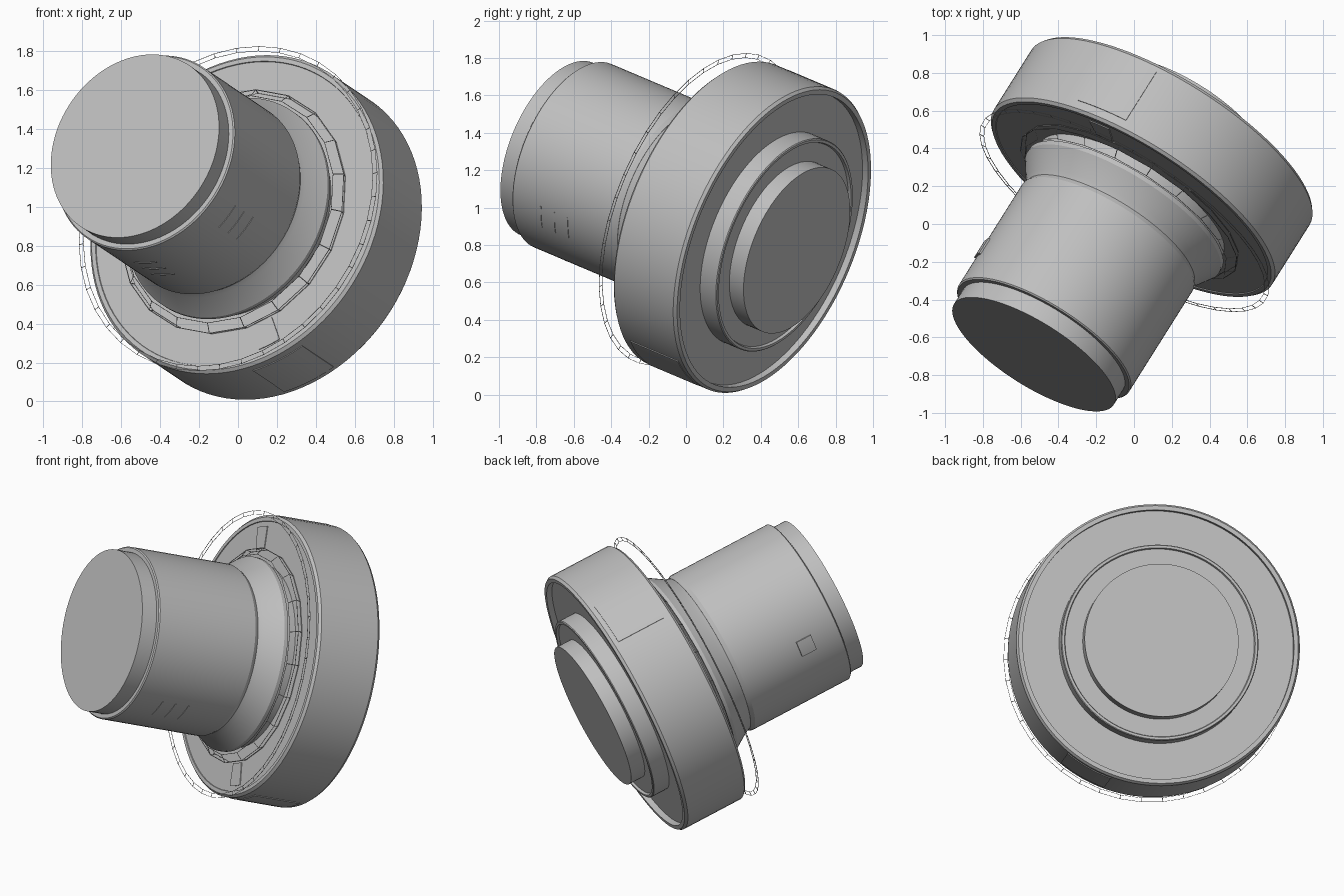
import bpy
import bmesh
from math import cos, sin, radians
from mathutils import Matrix, Vector

cube = bpy.data.objects.get("Cube")
if cube:
    bpy.data.objects.remove(cube, do_unlink=True)

# Single grey finish
grey = bpy.data.materials.new("matte_grey")
grey.use_nodes = True
colour = (0.52, 0.52, 0.52, 1)
grey.diffuse_color = colour
grey.node_tree.nodes["Principled BSDF"].inputs["Base Color"].default_value = colour

# Tilted frame: local z runs along the axis from front cap to back
axis = Vector((0.502, 0.797, -0.337)).normalized()
side = axis.cross(Vector((0, 0, 1))).normalized()
up = side.cross(axis)
frame = Matrix((up, side, axis)).transposed().to_4x4()
frame.translation = (-0.53, -0.69, 1.313)


def finish(name, bm, smooth=True):
    bmesh.ops.recalc_face_normals(bm, faces=bm.faces)
    mesh = bpy.data.meshes.new(name)
    bm.to_mesh(mesh)
    bm.free()
    mesh.materials.append(grey)
    obj = bpy.data.objects.new(name, mesh)
    bpy.context.collection.objects.link(obj)
    obj.matrix_world = frame
    if smooth:
        bpy.ops.object.select_all(action="DESELECT")
        obj.select_set(True)
        bpy.context.view_layer.objects.active = obj
        bpy.ops.object.shade_smooth_by_angle(angle=radians(25))
    return obj


def lathe(name, profile, segments=96, smooth=True):
    """Revolve (radius, distance along axis) points."""
    bm = bmesh.new()
    verts = [bm.verts.new((r, 0, t)) for r, t in profile]
    edges = [bm.edges.new(pair) for pair in zip(verts, verts[1:])]
    bmesh.ops.spin(bm, geom=verts + edges, cent=(0, 0, 0), axis=(0, 0, 1),
                   angle=radians(360), steps=segments, use_merge=True)
    bmesh.ops.remove_doubles(bm, verts=bm.verts, dist=0.0001)
    return finish(name, bm, smooth)


def curved_plate(name, angle, width, t0, t1, r0, r1, steps=8):
    """Closed block bent around the axis."""
    bm = bmesh.new()
    rings = []
    for i in range(steps + 1):
        a = radians(angle + width * (i / steps - 0.5))
        rings.append([bm.verts.new((r * cos(a), r * sin(a), t))
                      for r, t in ((r0, t0), (r1, t0), (r1, t1), (r0, t1))])
    for a, b in zip(rings, rings[1:]):
        for k in range(4):
            n = (k + 1) % 4
            bm.faces.new((a[k], a[n], b[n], b[k]))
    bm.faces.new(rings[0])
    bm.faces.new(rings[-1])
    return finish(name, bm)


def wire_ring(name, profile, segments, thickness):
    ring = lathe(name, profile, segments, smooth=False)
    wire = ring.modifiers.new("thin_wire", "WIREFRAME")
    wire.thickness = thickness
    return ring


# Front barrel with stepped cap
lathe("front_cap", [(0, 0), (0.5, 0), (0.5, 0.12), (0, 0.12)])
lathe("barrel", [(0, 0.1), (0.525, 0.1), (0.532, 0.107), (0.532, 0.775),
                 (0.52, 0.8), (0, 0.8)])

# Flared neck and the groove behind it
lathe("flared_neck", [(0, 0.78), (0.515, 0.79), (0.53, 0.83), (0.6, 0.94),
                      (0.6, 0.965), (0.565, 0.97), (0.565, 1.05), (0, 1.05)])

# Large drum with a recessed back
lathe("drum", [(0, 1.035), (0.83, 1.035), (0.832, 1.03), (0.855, 1.03),
               (0.87, 1.045), (0.87, 1.44), (0.858, 1.457),
               (0.832, 1.457), (0.832, 1.42), (0, 1.42)])

# Stepped bosses on the back
lathe("outer_boss", [(0, 1.41), (0.605, 1.41), (0.605, 1.525), (0.6, 1.53),
                     (0.585, 1.53), (0.58, 1.515), (0, 1.515)])
lathe("inner_boss", [(0, 1.5), (0.472, 1.5), (0.472, 1.61), (0, 1.61)])

# Open wire collar and thin hoop
wire_ring("wire_collar", [(0.62, 0.965), (0.665, 1.0), (0.655, 1.03)], 20, 0.005)
wire_ring("wire_hoop", [(0.86, 0.955), (0.886, 0.955)], 42, 0.004)

# Opposite panels wrapping from the drum side to its front face
for label, angle in (("upper", -26.5), ("lower", 153.5)):
    curved_plate(label + "_drum_panel", angle, 20, 1.09, 1.41, 0.86, 0.874)
    curved_plate(label + "_face_tab", angle, 9, 1.03, 1.04, 0.66, 0.8)

# Side button and grip marks on the barrel
curved_plate("barrel_button", -84, 11, 0.28, 0.38, 0.52, 0.542)
for angle in (122, 180):
    for i in range(3):
        t = 0.29 + 0.09 * i
        curved_plate("grip_mark", angle, 15, t, t + 0.008, 0.525, 0.535)
